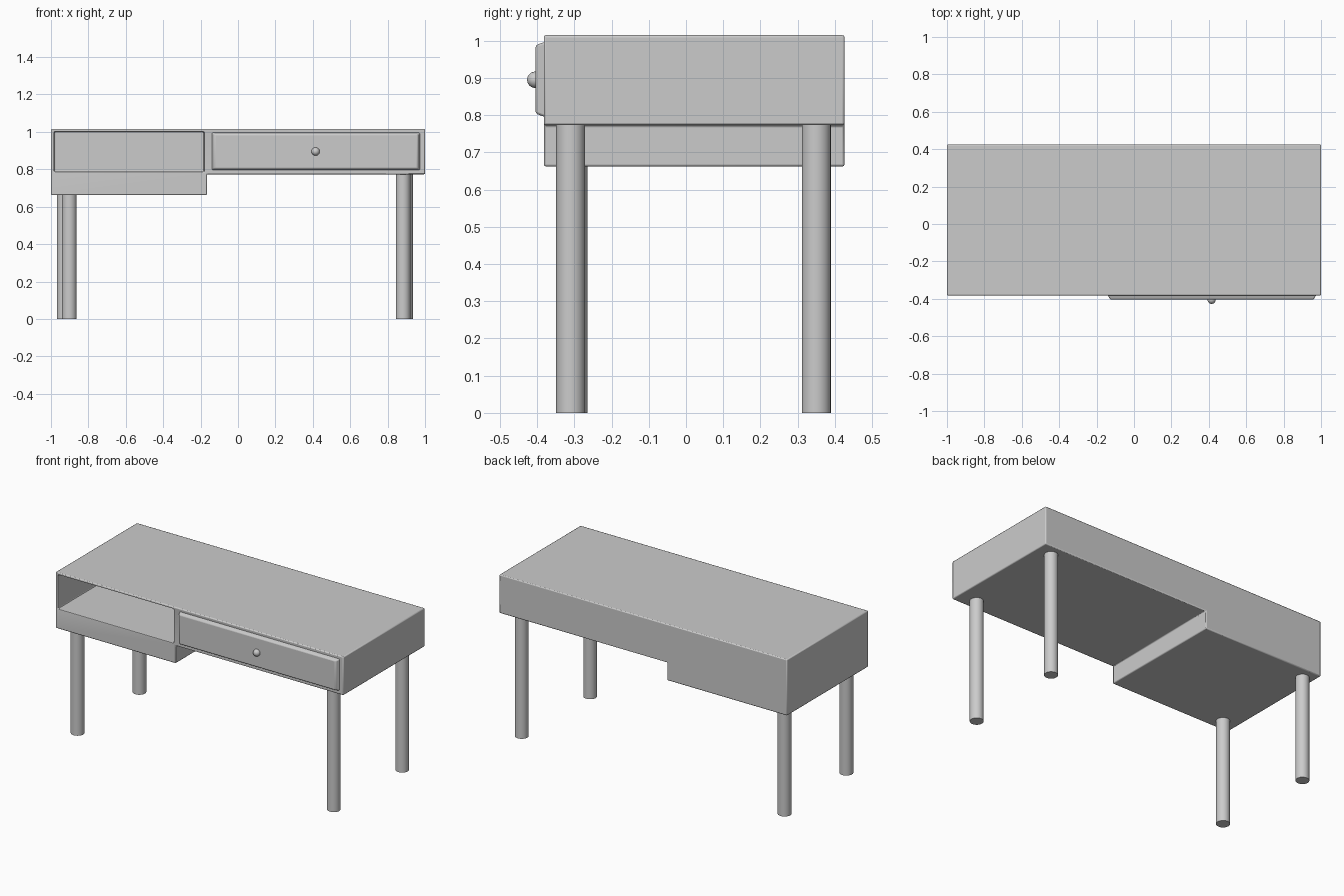
import bpy, bmesh

if "Cube" in bpy.data.objects:
    bpy.data.objects.remove(bpy.data.objects["Cube"])


def make_object(name, bm):
    bmesh.ops.recalc_face_normals(bm, faces=bm.faces)
    mesh = bpy.data.meshes.new(name)
    bm.to_mesh(mesh)
    bm.free()
    ob = bpy.data.objects.new(name, mesh)
    bpy.context.collection.objects.link(ob)
    return ob


def add_bevel(ob, width, segments):
    mod = ob.modifiers.new("soft_edges", 'BEVEL')
    mod.width = width
    mod.segments = segments
    mod.limit_method = 'ANGLE'


def smooth(ob):
    bpy.ops.object.select_all(action='DESELECT')
    ob.select_set(True)
    bpy.context.view_layer.objects.active = ob
    bpy.ops.object.shade_smooth_by_angle()


# Desk body: stepped outline extruded from front to back
FRONT, BACK = -0.382, 0.426
outline = [(-1, 0.662), (-0.166, 0.662), (-0.166, 0.773),
           (1, 0.773), (1, 1.015), (-1, 1.015)]
bm = bmesh.new()
face = bm.faces.new([bm.verts.new((x, FRONT, z)) for x, z in outline])
ext = bmesh.ops.extrude_face_region(bm, geom=[face])
moved = [g for g in ext["geom"] if isinstance(g, bmesh.types.BMVert)]
bmesh.ops.translate(bm, verts=moved, vec=(0, BACK - FRONT, 0))
body = make_object("desk_body", bm)

# Open compartment on the left, cut from the front
bm = bmesh.new()
bmesh.ops.create_cube(bm, size=1)
for v in bm.verts:
    v.co.x = -0.983 if v.co.x < 0 else -0.182
    v.co.y = -0.5 if v.co.y < 0 else 0.409
    v.co.z = 0.787 if v.co.z < 0 else 1.0
cutter = make_object("compartment_cutter", bm)
cutter.hide_render = True
cutter.hide_set(True)
cut = body.modifiers.new("compartment", 'BOOLEAN')
cut.operation = 'DIFFERENCE'
cut.solver = 'EXACT'
cut.object = cutter
add_bevel(body, 0.006, 2)
smooth(body)

# Drawer front: slab with chamfered face
bm = bmesh.new()
bmesh.ops.create_cube(bm, size=1)
for v in bm.verts:
    outer = v.co.y < 0
    dx, dz = (0.02, 0.012) if outer else (0, 0)
    v.co.x = -0.147 + dx if v.co.x < 0 else 0.98 - dx
    v.co.z = 0.792 + dz if v.co.z < 0 else 1.0 - dz
    v.co.y = -0.404 if outer else -0.37
drawer = make_object("drawer_front", bm)
add_bevel(drawer, 0.006, 2)
smooth(drawer)

# Drawer knob
bpy.ops.mesh.primitive_uv_sphere_add(segments=24, ring_count=12, radius=0.022,
                                     location=(0.415, -0.405, 0.895))
knob = bpy.context.object
knob.name = "drawer_knob"
smooth(knob)

# Round legs, shorter under the deep left side
for name, x, y, top in (("front_left_leg", -0.902, -0.304, 0.665),
                        ("back_left_leg", -0.93, 0.35, 0.665),
                        ("front_right_leg", 0.883, -0.31, 0.776),
                        ("back_right_leg", 0.896, 0.35, 0.776)):
    bpy.ops.mesh.primitive_cylinder_add(vertices=32, radius=0.039, depth=top,
                                        location=(x, y, top / 2))
    leg = bpy.context.object
    leg.name = name
    smooth(leg)
